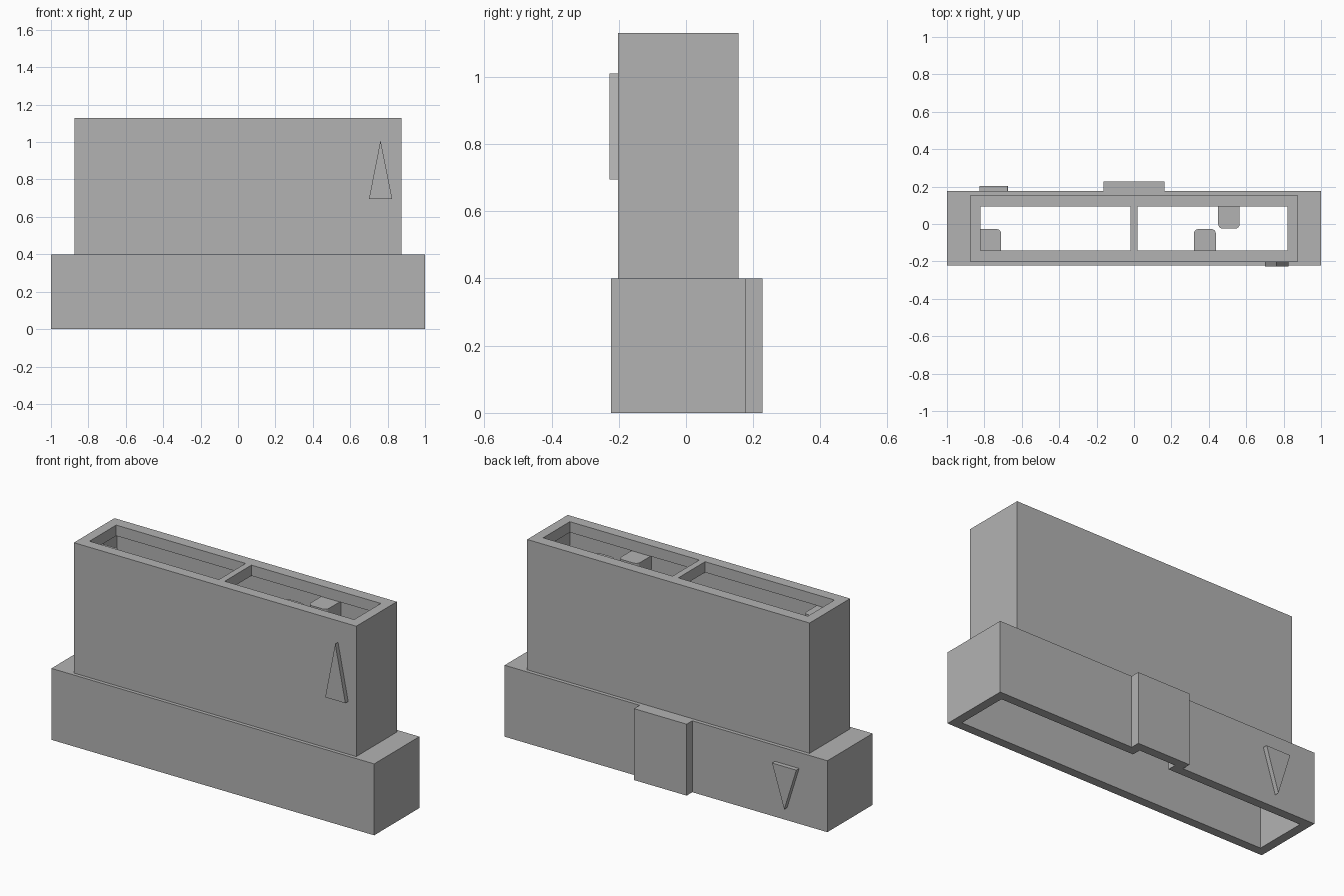
import bpy
import bmesh
import math
from mathutils import Vector, Matrix

default_cube = bpy.data.objects.get("Cube")
if default_cube:
    bpy.data.objects.remove(default_cube, do_unlink=True)

GREY = (0.45, 0.45, 0.45, 1.0)
plastic = bpy.data.materials.new("grey plastic")
plastic.use_nodes = True
plastic.diffuse_color = GREY
plastic.node_tree.nodes["Principled BSDF"].inputs["Base Color"].default_value = GREY


def prism(name, outline, low, high, upright=False):
    """Extrude an outline: up z, or along y when upright (outline is then x, z)."""
    bm = bmesh.new()
    place = (lambda a, b: (a, low, b)) if upright else (lambda a, b: (a, b, low))
    face = bm.faces.new([bm.verts.new(place(a, b)) for a, b in outline])
    travel = Vector((0, high - low, 0) if upright else (0, 0, high - low))
    top = bmesh.ops.extrude_face_region(bm, geom=[face])["geom"]
    bmesh.ops.translate(bm, vec=travel, verts=[v for v in top if isinstance(v, bmesh.types.BMVert)])
    bmesh.ops.recalc_face_normals(bm, faces=bm.faces)
    mesh = bpy.data.meshes.new(name)
    bm.to_mesh(mesh)
    bm.free()
    mesh.materials.append(plastic)
    obj = bpy.data.objects.new(name, mesh)
    bpy.context.collection.objects.link(obj)
    return obj


def rect(x0, x1, y0, y1):
    return [(x0, y0), (x1, y0), (x1, y1), (x0, y1)]


def keyed_rect(x, y0, y1, key_x, key_y):
    """Rectangle with a rectangular key standing out of its back edge."""
    return [(-x, y0), (x, y0), (x, y1), (key_x, y1),
            (key_x, key_y), (-key_x, key_y), (-key_x, y1), (-x, y1)]


def combine(target, other, operation):
    """Apply a boolean and discard the helper."""
    mod = target.modifiers.new(operation.title(), "BOOLEAN")
    mod.operation = operation
    mod.solver = "EXACT"
    mod.object = other
    bpy.context.view_layer.objects.active = target
    bpy.ops.object.modifier_apply(modifier=mod.name)
    bpy.data.objects.remove(other, do_unlink=True)


# Main dimensions
BASE_TOP, LID_BOTTOM, TOP = 0.40, 1.07, 1.13
WALL = 0.05
BASE_FRONT, BASE_BACK, KEY_BACK = -0.223, 0.177, 0.227
UPPER_X, UPPER_FRONT, UPPER_BACK = 0.875, -0.203, 0.156
OPEN_X, OPEN_FRONT, OPEN_BACK = 0.82, -0.143, 0.093

# Housing: wide keyed base with a narrower upper block
housing = prism("housing", keyed_rect(1, BASE_FRONT, BASE_BACK, 0.163, KEY_BACK), 0, BASE_TOP)
upper = prism("upper_block", rect(-UPPER_X, UPPER_X, UPPER_FRONT, UPPER_BACK), BASE_TOP - 0.02, TOP)
combine(housing, upper, "UNION")

# Hollow base, open below, with the key slot
cavity = prism("base_cavity", keyed_rect(1 - WALL, BASE_FRONT + WALL, BASE_BACK - WALL,
                                         0.163 - WALL, KEY_BACK - WALL), -0.1, BASE_TOP - WALL)
combine(housing, cavity, "DIFFERENCE")

# Hollow upper block under the lid
cavity = prism("upper_cavity", rect(-UPPER_X + WALL, UPPER_X - WALL, UPPER_FRONT + WALL,
                                    UPPER_BACK - WALL), BASE_TOP - 0.1, LID_BOTTOM)
combine(housing, cavity, "DIFFERENCE")

# Two lid windows either side of the divider bar
for side in (-1, 1):
    near, far = sorted((side * 0.018, side * OPEN_X))
    window = prism("lid_window", rect(near, far, OPEN_FRONT, OPEN_BACK), LID_BOTTOM - 0.1, TOP + 0.1)
    combine(housing, window, "DIFFERENCE")


def guide_rib(name, x0, x1, wall_y, tip_y, round_left=True):
    """Upright inner rib with rounded corners at its free end."""
    r = 0.025
    inward = math.copysign(1, tip_y - wall_y)
    outline = [(x0, wall_y), (x1, wall_y)]
    for centre, start in ((x1 - r, 0), (x0 + r, 90)):
        if centre == x0 + r and not round_left:
            outline.append((x0, tip_y))
            continue
        for step in range(5):
            a = math.radians(start + step * 22.5)
            outline.append((centre + r * math.cos(a),
                            tip_y - inward * r * (1 - math.sin(a))))
    return prism(name, outline, BASE_TOP - WALL, LID_BOTTOM)


# Inner ribs on the front and back walls
front_wall, back_wall = UPPER_FRONT + WALL - 0.01, UPPER_BACK - WALL + 0.01
guide_rib("end_rib", -0.83, -0.71, front_wall, -0.027, round_left=False)
guide_rib("front_rib", 0.32, 0.438, front_wall, -0.027)
guide_rib("back_rib", 0.45, 0.565, back_wall, -0.025)

# Raised triangular markers
prism("front_marker", [(0.70, 0.695), (0.825, 0.695), (0.762, 1.01)],
      -0.228, UPPER_FRONT + 0.01, upright=True)
prism("back_marker", [(-0.825, 0.31), (-0.675, 0.31), (-0.75, 0.07)],
      BASE_BACK - 0.01, 0.202, upright=True)
